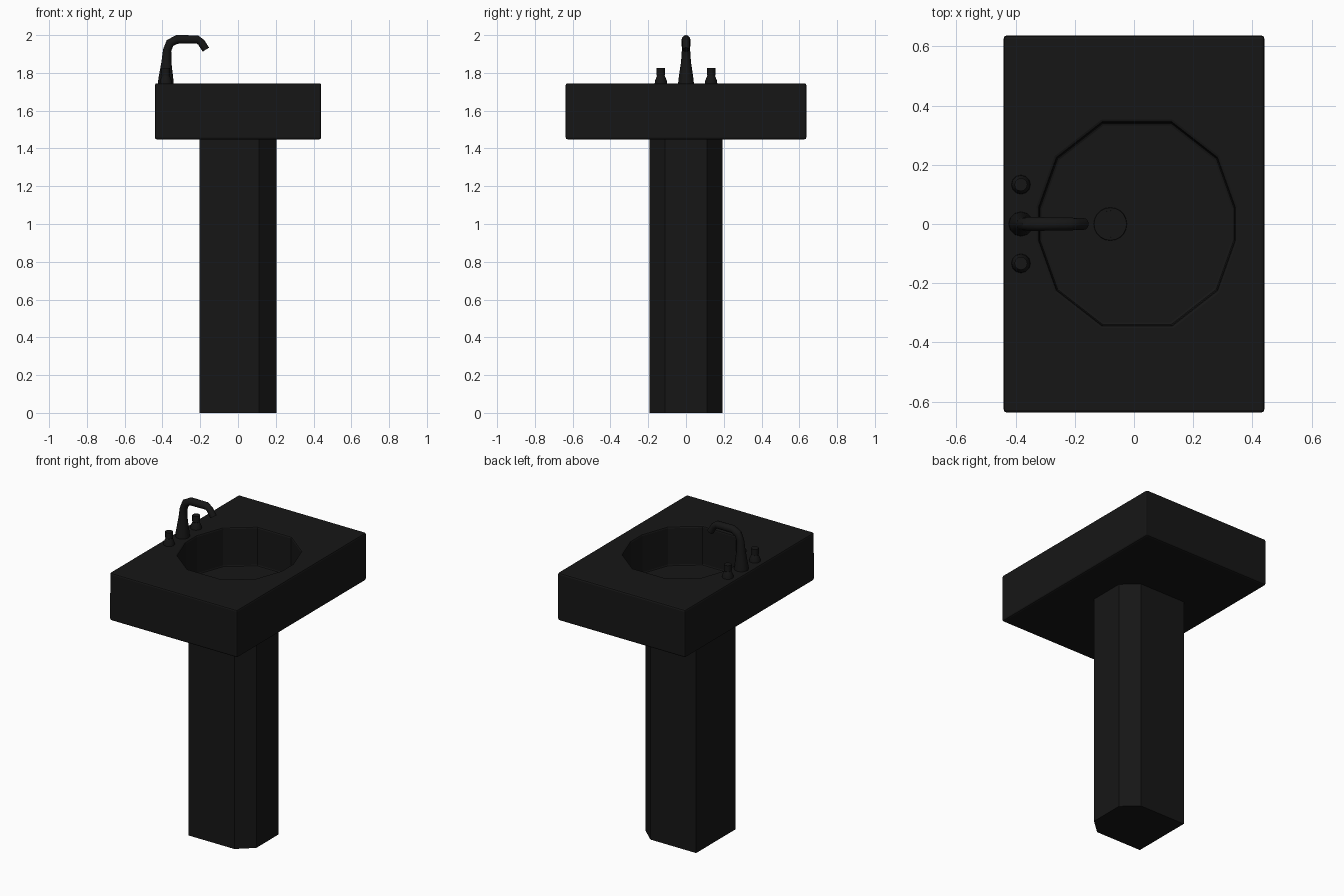
import bpy, bmesh, math
from mathutils import Vector

if "Cube" in bpy.data.objects:
    bpy.data.objects.remove(bpy.data.objects["Cube"])

black = bpy.data.materials.new("black_ceramic")
black.diffuse_color = (0.008, 0.008, 0.008, 1)
black.use_nodes = True
black.node_tree.nodes["Principled BSDF"].inputs["Base Color"].default_value = black.diffuse_color


def make_object(name, bm, smooth=False):
    bmesh.ops.recalc_face_normals(bm, faces=bm.faces[:])
    mesh = bpy.data.meshes.new(name)
    bm.to_mesh(mesh)
    bm.free()
    ob = bpy.data.objects.new(name, mesh)
    bpy.context.collection.objects.link(ob)
    mesh.materials.append(black)
    if smooth:
        bpy.ops.object.select_all(action='DESELECT')
        bpy.context.view_layer.objects.active = ob
        ob.select_set(True)
        bpy.ops.object.shade_smooth_by_angle(angle=math.radians(35))
    return ob


def prism(name, outline, z0, z1):
    bm = bmesh.new()
    face = bm.faces.new([bm.verts.new((x, y, z0)) for x, y in outline])
    ext = bmesh.ops.extrude_face_region(bm, geom=[face], use_keep_orig=True)
    top = [v for v in ext["geom"] if isinstance(v, bmesh.types.BMVert)]
    bmesh.ops.translate(bm, verts=top, vec=(0, 0, z1 - z0))
    return make_object(name, bm)


def tube(name, path, radii, sides=12):
    """Capped tube in the xz plane at constant y, one radius per path point."""
    bm = bmesh.new()
    pts = [Vector(p) for p in path]
    rings = []
    for i, (p, r) in enumerate(zip(pts, radii)):
        t = (pts[min(i + 1, len(pts) - 1)] - pts[max(i - 1, 0)]).normalized()
        side = Vector((0, 1, 0))
        up = side.cross(t)
        rings.append([bm.verts.new(p + r * (math.cos(a) * side + math.sin(a) * up))
                      for a in (2 * math.pi * k / sides for k in range(sides))])
    for a, b in zip(rings, rings[1:]):
        for k in range(sides):
            n = (k + 1) % sides
            bm.faces.new((a[k], a[n], b[n], b[k]))
    bm.faces.new(rings[0])
    bm.faces.new(rings[-1])
    return make_object(name, bm, smooth=True)


# Pedestal: square at the back (-x), chamfered corners at +x
prism("pedestal", [(-0.205, -0.193), (0.11, -0.193), (0.203, -0.11),
                   (0.203, 0.11), (0.11, 0.193), (-0.205, 0.193)], 0, 1.46)

# Basin block with a twelve-sided bowl cut into it
basin = prism("basin", [(-0.44, -0.637), (0.44, -0.637),
                        (0.44, 0.637), (-0.44, 0.637)], 1.448, 1.745)
quarter = [(0.33, 0.055), (0.27, 0.223), (0.116, 0.343)]
half = quarter + [(-x, y) for x, y in reversed(quarter)]
bowl = [(x + 0.01, y) for x, y in half + [(-x, -y) for x, y in half]]
cutter = prism("bowl_cutter", bowl, 1.50, 1.85)
cutter.hide_render = True
cutter.hide_set(True)
cut = basin.modifiers.new("bowl", 'BOOLEAN')
cut.operation = 'DIFFERENCE'
cut.solver = 'EXACT'
cut.object = cutter
bev = basin.modifiers.new("soft_edges", 'BEVEL')
bev.width = 0.01
bev.segments = 2
bev.limit_method = 'ANGLE'
bev.angle_limit = math.radians(40)

# Drain on the bowl floor, with a sunken middle
tube("drain", [(-0.08, 0, 1.495), (-0.08, 0, 1.506), (-0.08, 0, 1.5065), (-0.08, 0, 1.502)],
     [0.057, 0.055, 0.045, 0.042], 20)

# Faucet spout: tapered stem bending over the bowl
tube("faucet", [(-0.382, 0, 1.74), (-0.382, 0, 1.765), (-0.379, 0, 1.86), (-0.375, 0, 1.92),
                (-0.36, 0, 1.958), (-0.325, 0, 1.977), (-0.215, 0, 1.977),
                (-0.195, 0, 1.962), (-0.17, 0, 1.923)],
     [0.042, 0.04, 0.026, 0.022, 0.023, 0.023, 0.022, 0.02, 0.02])

# Tap handles on either side
for label, y in (("left", -0.133), ("right", 0.133)):
    tube(f"{label}_handle", [(-0.382, y, z) for z in (1.74, 1.76, 1.785, 1.787, 1.825)],
         [0.033, 0.031, 0.02, 0.022, 0.022])
